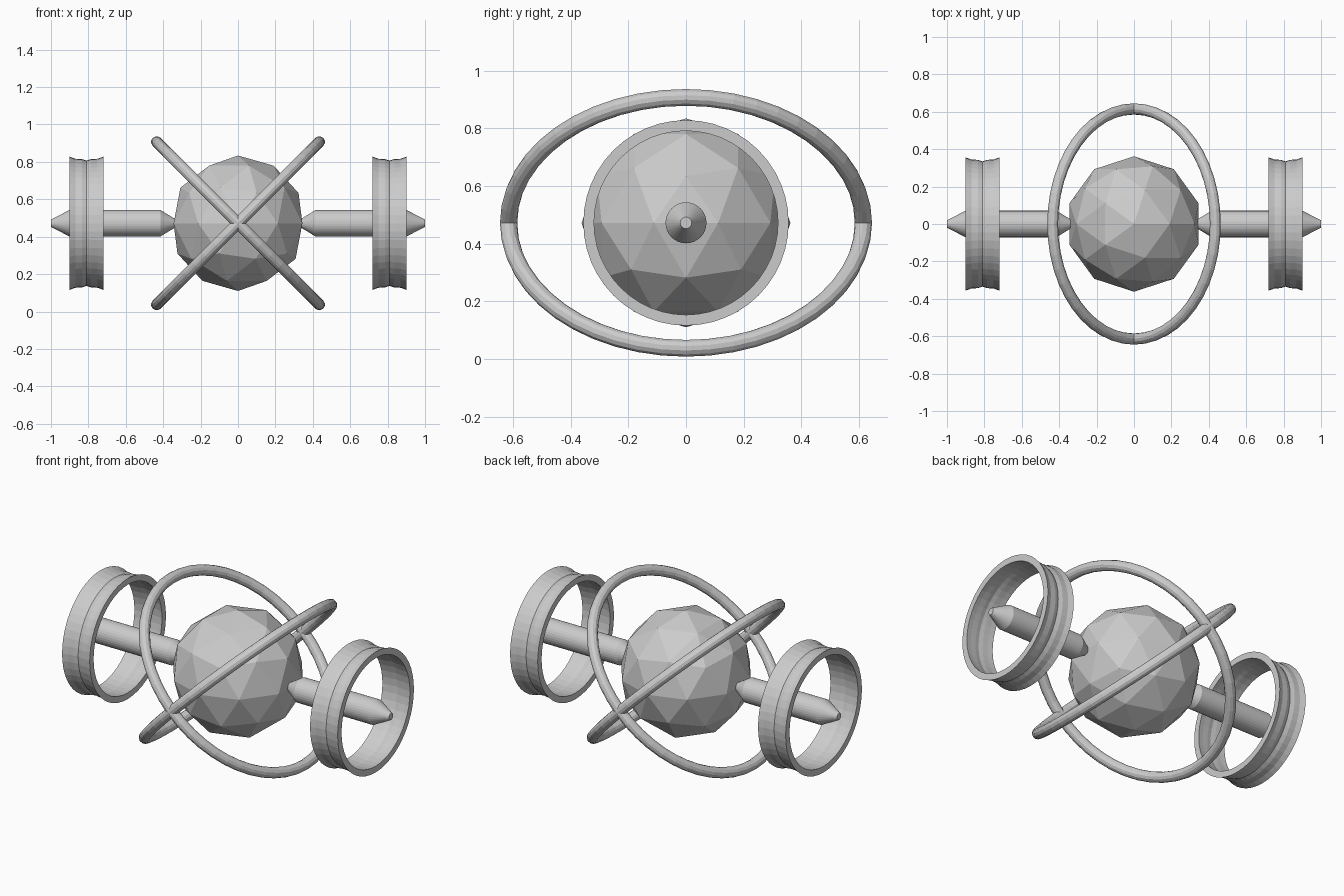
import bpy, math

if "Cube" in bpy.data.objects:
    bpy.data.objects.remove(bpy.data.objects["Cube"])

CZ = 0.472  # height of the common centre


def lathe(name, profile, side, segments, closed=False):
    """Revolve (x, radius) points about the x axis through the centre."""
    n = len(profile)
    verts, faces = [], []
    for i in range(segments):
        a = 2 * math.pi * i / segments
        for x, r in profile:
            verts.append((side * x, r * math.cos(a), CZ + r * math.sin(a)))
    for i in range(segments):
        j = (i + 1) % segments
        for k in range(n if closed else n - 1):
            m = (k + 1) % n
            f = (i * n + k, i * n + m, j * n + m, j * n + k)
            faces.append(f if side < 0 else f[::-1])
    if not closed:
        caps = [[i * n for i in range(segments)],
                [i * n + n - 1 for i in reversed(range(segments))]]
        faces += [c if side < 0 else c[::-1] for c in caps]
    mesh = bpy.data.meshes.new(name)
    mesh.from_pydata(verts, [], faces)
    obj = bpy.data.objects.new(name, mesh)
    bpy.context.collection.objects.link(obj)
    # consistent outward normals
    import bmesh
    bm = bmesh.new()
    bm.from_mesh(mesh)
    bmesh.ops.recalc_face_normals(bm, faces=bm.faces)
    bm.to_mesh(mesh)
    bm.free()
    return obj


# Faceted core
bpy.ops.mesh.primitive_ico_sphere_add(subdivisions=2, radius=0.362, location=(0, 0, CZ))
bpy.context.object.name = "core"

# Two crossed orbit rings
for name, tilt in (("ring_a", 45), ("ring_b", -45)):
    bpy.ops.mesh.primitive_torus_add(
        major_radius=0.615, minor_radius=0.03, major_segments=48, minor_segments=12,
        location=(0, 0, CZ), rotation=(0, math.radians(tilt), 0))
    bpy.context.object.name = name

# Tapered axle rods and flared hoops on both sides
rod = [(0.34, 0.025), (0.415, 0.071), (0.90, 0.071), (1.0, 0.02)]
hoop = [(0.72, 0.356), (0.75, 0.345), (0.785, 0.343), (0.81, 0.335),
        (0.835, 0.343), (0.87, 0.345), (0.90, 0.356),
        (0.90, 0.319), (0.87, 0.323), (0.835, 0.325), (0.81, 0.329),
        (0.785, 0.325), (0.75, 0.323), (0.72, 0.319)]
for label, side in (("left", -1), ("right", 1)):
    lathe("axle_" + label, rod, side, 32)
    lathe("hoop_" + label, hoop, side, 48, closed=True)
